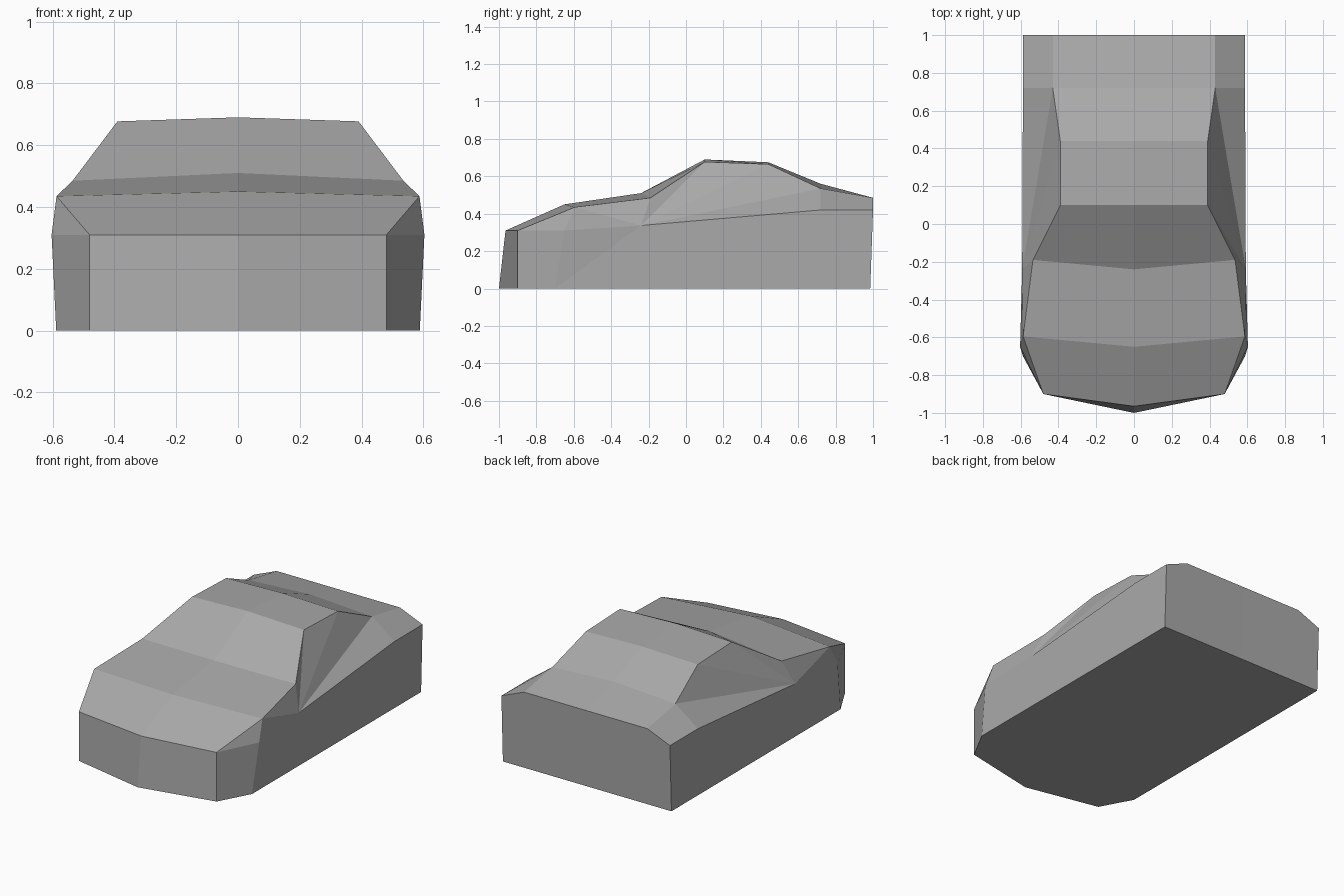
import bpy
import bmesh
from mathutils import Vector

cube = bpy.data.objects.get("Cube")
if cube:
    bpy.data.objects.remove(cube, do_unlink=True)

# Body paint
paint = bpy.data.materials.new("grey_paint")
paint.use_nodes = True
grey = (0.4, 0.4, 0.4, 1)
paint.diffuse_color = grey
paint.node_tree.nodes["Principled BSDF"].inputs["Base Color"].default_value = grey

# Centre line as (y, z): nose, bonnet, windscreen foot, roof, rear glass, tail
spine = [(-.965, .31), (-.65, .45), (-.24, .51), (.1, .69),
         (.44, .675), (.72, .56), (1, .485)]
# Upper edge of the cabin and bonnet as (x, y, z), same stations
edge = [(.48, -.9, .31), (.587, -.595, .435), (.535, -.19, .485), (.39, .1, .677),
        (.39, .44, .665), (.43, .72, .535), (.43, 1, .485)]
# Shoulder line: front wing, windscreen foot, rear wing, tail
belt = [(.603, -.65, .31), (.592, -.24, .337), (.588, .72, .42), (.588, 1, .42)]
# Sill on the ground: nose corner, front wing, rear wing, tail
sill = [(.48, -.9, 0), (.588, -.7, 0), (.588, .72, 0), (.588, .985, 0)]
nose_foot, tail_foot = (0, -1, 0), (0, .985, 0)


def half_faces():
    """Faces of one half of the body, as lists of points."""
    top = [(0, y, z) for y, z in spine]
    faces = []
    # Bonnet, windscreen, roof, rear glass and boot lid
    for i in range(len(top) - 1):
        faces.append([top[i], edge[i], edge[i + 1], top[i + 1]])
    # Nose and front corner
    faces.append([nose_foot, sill[0], edge[0], top[0]])
    faces.append([sill[0], sill[1], belt[0], edge[0]])
    faces.append([edge[0], belt[0], edge[1]])
    # Front wing
    faces.append([edge[1], belt[0], belt[1]])
    faces.append([edge[1], belt[1], edge[2]])
    # Cabin side fans out from the windscreen foot
    for i in range(2, 5):
        faces.append([belt[1], edge[i], edge[i + 1]])
    # Rear wing
    faces.append([belt[1], belt[2], edge[5]])
    faces.append([edge[5], belt[2], belt[3], edge[6]])
    # Lower side
    faces.append([sill[1], belt[1], belt[0]])
    faces.append([sill[1], sill[2], belt[2], belt[1]])
    faces.append([sill[2], sill[3], belt[3], belt[2]])
    # Tail panel and floor
    faces.append([tail_foot, sill[3], belt[3], edge[6], top[6]])
    faces.append([nose_foot, *sill, tail_foot])
    return faces


# Build both halves and weld them along the middle
bm = bmesh.new()
for side in (1, -1):
    for points in half_faces():
        bm.faces.new([bm.verts.new(Vector((p[0] * side, p[1], p[2]))) for p in points])
bmesh.ops.remove_doubles(bm, verts=bm.verts, dist=.0001)
bmesh.ops.recalc_face_normals(bm, faces=bm.faces)

mesh = bpy.data.meshes.new("car_body")
bm.to_mesh(mesh)
bm.free()
mesh.materials.append(paint)
body = bpy.data.objects.new("car_body", mesh)
bpy.context.scene.collection.objects.link(body)
